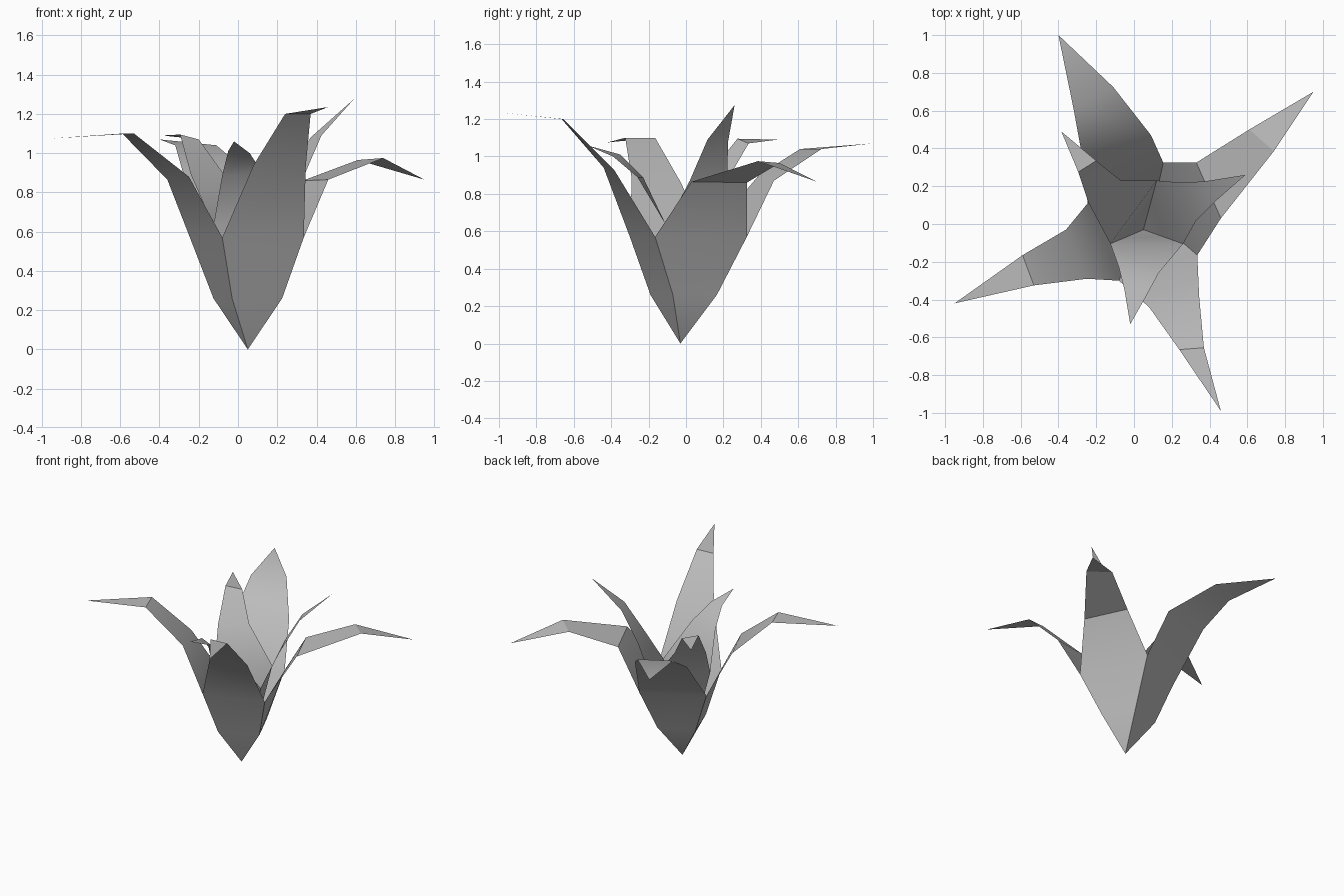
import bpy

cube = bpy.data.objects.get("Cube")
if cube:
    bpy.data.objects.remove(cube, do_unlink=True)

grey = bpy.data.materials.new("petal grey")
grey.use_nodes = True
colour = (0.5, 0.5, 0.5, 1)
grey.diffuse_color = colour
grey.node_tree.nodes["Principled BSDF"].inputs["Base Color"].default_value = colour

base = (0.05, -0.03, 0)


def petal(name, left, right, tip):
    """Thin petal: a strip between two edge lines, closed at base and tip."""
    n = len(left)
    verts = [base, *left, *right, tip]
    faces = [(0, n + 1, 1)]
    faces += [(i, n + i, n + i + 1, i + 1) for i in range(1, n)]
    faces.append((n, 2 * n, 2 * n + 1))
    mesh = bpy.data.meshes.new(name)
    mesh.from_pydata(verts, [], faces)
    mesh.materials.append(grey)
    obj = bpy.data.objects.new(name, mesh)
    bpy.context.collection.objects.link(obj)
    bpy.ops.object.select_all(action='DESELECT')
    obj.select_set(True)
    bpy.context.view_layer.objects.active = obj
    bpy.ops.object.shade_smooth_by_angle(angle=0.52)


# Ribs of the outer cup, where neighbouring outer petals meet
front_rib = [(-0.03, -0.19, 0.26), (-0.08, -0.3, 0.57)]
left_rib = [(0.225, -0.07, 0.26), (0.335, -0.165, 0.57)]
back_rib = [(0.12, 0.165, 0.26), (0.155, 0.325, 0.57)]
right_rib = [(-0.125, 0.07, 0.26), (-0.245, 0.11, 0.57)]

# Four outer petals
petal("outer_petal_front",
      front_rib + [(0.08, -0.44, 0.94), (0.24, -0.665, 1.2)],
      left_rib + [(0.345, -0.385, 0.93), (0.37, -0.655, 1.2)], (0.46, -0.99, 1.235))
petal("outer_petal_left",
      left_rib + [(0.46, 0.03, 0.865), (0.74, 0.385, 0.975)],
      back_rib + [(0.33, 0.325, 0.86), (0.61, 0.5, 0.965)], (0.95, 0.7, 0.865))
petal("outer_petal_back",
      back_rib + [(0.09, 0.47, 0.87), (-0.11, 0.725, 1.04)],
      right_rib + [(-0.28, 0.39, 0.9), (-0.32, 0.61, 1.04)], (-0.4, 1, 1.07))
petal("outer_petal_right",
      right_rib + [(-0.36, -0.03, 0.865), (-0.59, -0.165, 1.1)],
      front_rib + [(-0.25, -0.29, 0.88), (-0.53, -0.325, 1.1)], (-0.95, -0.42, 1.075))


def inner_rib(x, y):
    """Rib of the inner cup, ending at the given position."""
    return [(0.05 + (x - 0.05) * 0.57, -0.03 + (y + 0.03) * 0.57, 0.29), (x, y, 0.63)]


inner_right = inner_rib(-0.125, -0.105)
inner_left = inner_rib(0.26, -0.105)
inner_back = inner_rib(0.12, 0.23)

# Three inner petals
petal("inner_petal_front",
      inner_right + [(-0.08, -0.23, 0.89), (-0.05, -0.35, 1.01)],
      inner_left + [(0.13, -0.26, 0.89), (0.06, -0.39, 1.0)], (-0.02, -0.53, 1.06))
petal("inner_petal_left",
      inner_left + [(0.33, 0.02, 0.87), (0.425, 0.115, 1.09)],
      inner_back + [(0.24, 0.22, 0.87), (0.37, 0.225, 1.08)], (0.59, 0.26, 1.275))
petal("inner_petal_back",
      inner_back + [(-0.07, 0.23, 0.89), (-0.2, 0.335, 1.07)],
      inner_right + [(-0.24, 0.11, 0.89), (-0.295, 0.275, 1.095)], (-0.385, 0.49, 1.09))
